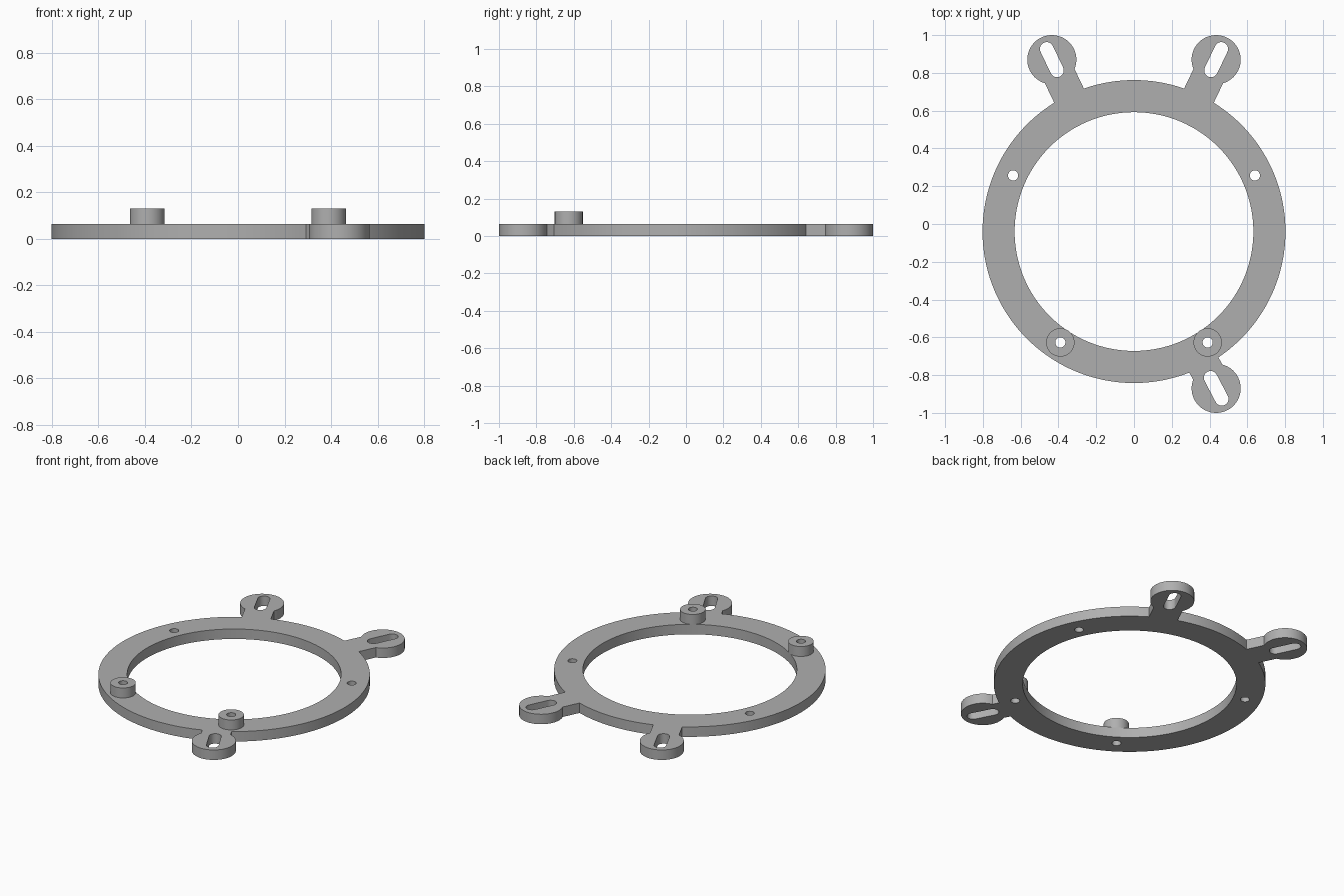
import bpy
import bmesh
from math import sin, cos, pi, asin, acos, atan2, hypot, sqrt
from mathutils import Vector

cube = bpy.data.objects.get("Cube")
if cube:
    bpy.data.objects.remove(cube)

CENTER = Vector((0, -0.04))
OUTER, INNER = 0.802, 0.632
THICK = 0.065
LUG_R, ARM_HALF = 0.13, 0.087
SLOT_R, SLOT_HALF = 0.036, 0.063
HOLE_R, BOSS_R = 0.027, 0.075
LUGS = [Vector((0.435, 0.87)), Vector((-0.435, 0.87)), Vector((0.435, -0.87))]
BOSSES = [Vector((s * 0.39, -0.627)) for s in (1, -1)]
SIDE_HOLES = [Vector((s * 0.64, 0.257)) for s in (1, -1)]

grey = bpy.data.materials.new("grey metal")
grey.use_nodes = True
grey.diffuse_color = (0.43, 0.43, 0.43, 1)
grey.node_tree.nodes["Principled BSDF"].inputs["Base Color"].default_value = grey.diffuse_color


def arc(c, r, start, end, n):
    return [c + r * Vector((cos(a), sin(a)))
            for a in (start + (end - start) * i / n for i in range(n + 1))]


def circle(c, r, n=32):
    return arc(c, r, 0, 2 * pi, n)[:-1]


def lug_angle(lug):
    d = lug - CENTER
    return atan2(d.y, d.x) % (2 * pi)


def slot(lug):
    a = lug_angle(lug)
    off = SLOT_HALF * Vector((cos(a), sin(a)))
    return (arc(lug + off, SLOT_R, a - pi / 2, a + pi / 2, 14)
            + arc(lug - off, SLOT_R, a + pi / 2, a + 3 * pi / 2, 14))


def outline():
    """Ring edge, interrupted by an arm and round lug at each mount."""
    pts = []
    half = asin(ARM_HALF / OUTER)
    neck = pi - asin(ARM_HALF / LUG_R)
    lugs = sorted(LUGS, key=lug_angle)
    for i, lug in enumerate(lugs):
        a = lug_angle(lug)
        nxt = lug_angle(lugs[(i + 1) % len(lugs)])
        if nxt <= a:
            nxt += 2 * pi
        pts += arc(lug, LUG_R, a - neck, a + neck, 40)
        pts += arc(CENTER, OUTER, a + half, nxt - half, max(16, int((nxt - a) * 22)))
    return pts


def extruded(name, loops, z0, z1):
    """Fill closed loops (inner ones become holes) and give them height."""
    cu = bpy.data.curves.new(name, 'CURVE')
    cu.dimensions = '2D'
    cu.fill_mode = 'BOTH'
    cu.extrude = (z1 - z0) / 2
    for loop in loops:
        sp = cu.splines.new('POLY')
        sp.points.add(len(loop) - 1)
        for p, co in zip(sp.points, loop):
            p.co = (co.x, co.y, 0, 1)
        sp.use_cyclic_u = True
    ob = bpy.data.objects.new(name, cu)
    bpy.context.collection.objects.link(ob)
    bpy.ops.object.select_all(action='DESELECT')
    ob.select_set(True)
    bpy.context.view_layer.objects.active = ob
    bpy.ops.object.convert(target='MESH')
    ob = bpy.context.object

    # Weld caps to walls and set the base height
    bm = bmesh.new()
    bm.from_mesh(ob.data)
    bmesh.ops.remove_doubles(bm, verts=bm.verts, dist=0.0001)
    bmesh.ops.translate(bm, verts=bm.verts, vec=(0, 0, (z0 + z1) / 2))
    bmesh.ops.recalc_face_normals(bm, faces=bm.faces)
    bm.to_mesh(ob.data)
    bm.free()
    ob.data.materials.clear()
    ob.data.materials.append(grey)
    bpy.ops.object.shade_smooth_by_angle(angle=pi / 6)
    return ob


# Flat ring with three slotted lugs and four screw holes
holes = [circle(p, HOLE_R) for p in BOSSES + SIDE_HOLES]
extruded("mounting_ring",
         [outline(), circle(CENTER, INNER, 128)] + [slot(p) for p in LUGS] + holes,
         0, THICK)

# Raised screw bosses
for side, pos in zip(("left", "right"), BOSSES):
    extruded("boss_" + side, [circle(pos, BOSS_R, 48), circle(pos, HOLE_R)],
             THICK, 2 * THICK)
